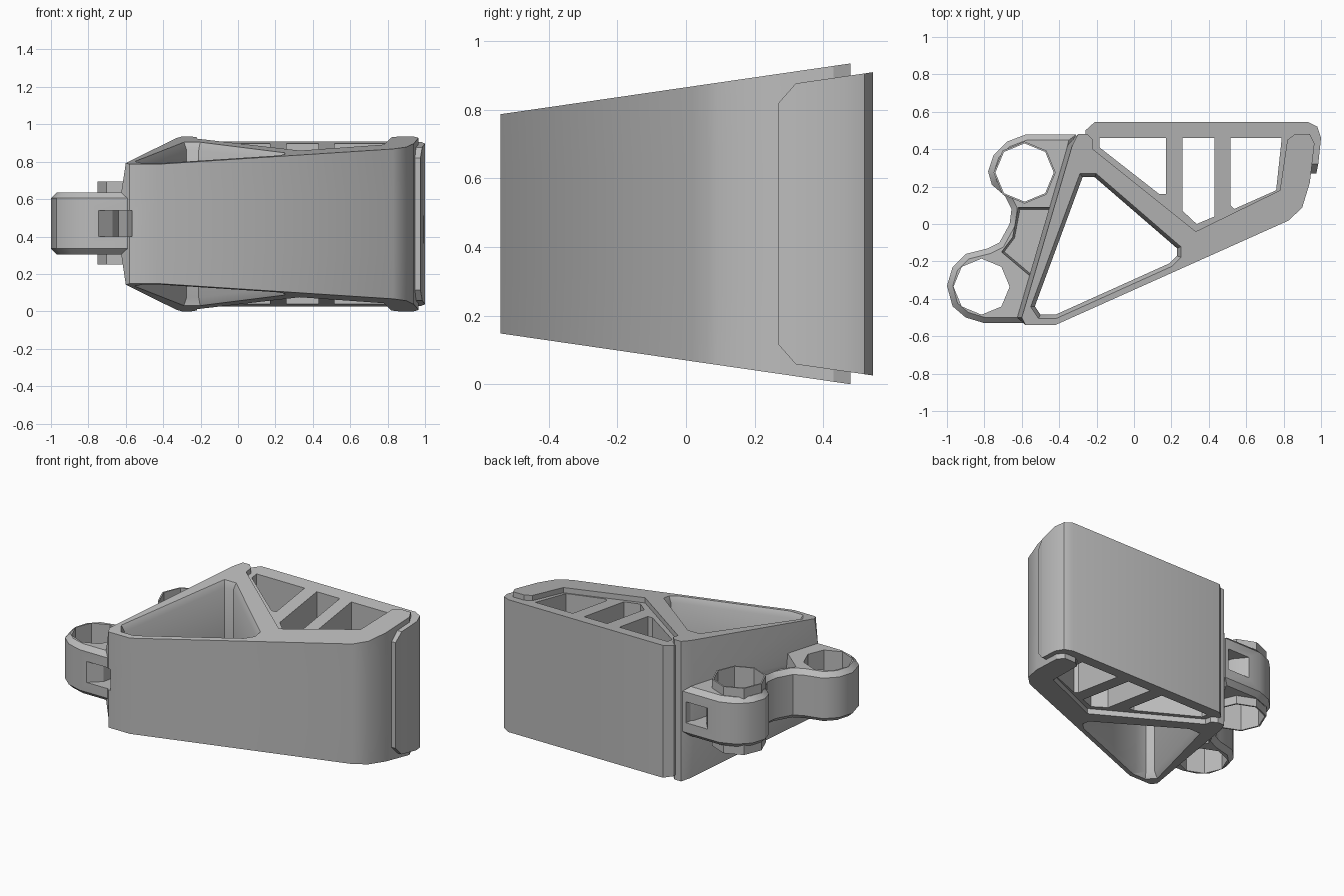
import bpy, bmesh, math
from mathutils import Vector

cube = bpy.data.objects.get("Cube")
if cube:
    bpy.data.objects.remove(cube, do_unlink=True)

grey = bpy.data.materials.new("plain grey")
grey.use_nodes = True
grey.diffuse_color = (0.5, 0.5, 0.5, 1)
grey.node_tree.nodes["Principled BSDF"].inputs["Base Color"].default_value = grey.diffuse_color

HEIGHT = 0.935


def body_top(y):
    return 0.787 + 0.145 * (y + 0.54)


def frame_top(y):
    return body_top(y) - 0.035


def mirrored(z):
    """Height mirrored about the middle plane of the bracket."""
    return HEIGHT - z


def level(poly, height):
    """Turn a plan outline into a loop; height is a number or a function of y."""
    return [(x, y, height(y) if callable(height) else height) for x, y in poly]


def inset(poly, d):
    """Mitred inset of a counter-clockwise outline (negative d grows it)."""
    pts = [Vector(p) for p in poly]
    result = []
    for i, p in enumerate(pts):
        a = (p - pts[i - 1]).normalized()
        b = (pts[(i + 1) % len(pts)] - p).normalized()
        na, nb = Vector((-a.y, a.x)), Vector((-b.y, b.x))
        result.append(tuple(p + (na + nb) * d / (1 + na.dot(nb))))
    return result


def loft(name, loops):
    """Solid through a stack of loops, capped at both ends."""
    bm = bmesh.new()
    rings = [[bm.verts.new(co) for co in loop] for loop in loops]
    bm.faces.new(rings[0][::-1])
    bm.faces.new(rings[-1])
    for low, high in zip(rings, rings[1:]):
        for i in range(len(low)):
            j = (i + 1) % len(low)
            bm.faces.new((low[i], low[j], high[j], high[i]))
    bmesh.ops.recalc_face_normals(bm, faces=bm.faces)
    mesh = bpy.data.meshes.new(name)
    bm.to_mesh(mesh)
    bm.free()
    mesh.materials.append(grey)
    obj = bpy.data.objects.new(name, mesh)
    bpy.context.collection.objects.link(obj)
    return obj


def prism(name, poly, bottom, top):
    return loft(name, [level(poly, bottom), level(poly, top)])


def symmetric_prism(name, poly, top):
    return prism(name, poly, lambda y: mirrored(top(y)), top)


def circle(cx, cy, r, n=8):
    return [(cx + r * math.cos(math.tau * i / n), cy + r * math.sin(math.tau * i / n))
            for i in range(n)]


def cut(obj, cutters):
    """Subtract the cutters and bake the result."""
    for c in cutters:
        c.hide_render = True
        mod = obj.modifiers.new("cut", 'BOOLEAN')
        mod.operation = 'DIFFERENCE'
        mod.solver = 'EXACT'
        mod.object = c
    bpy.context.view_layer.update()
    graph = bpy.context.evaluated_depsgraph_get()
    baked = bpy.data.meshes.new_from_object(obj.evaluated_get(graph))
    obj.modifiers.clear()
    obj.data = baked
    for c in cutters:
        bpy.data.objects.remove(c, do_unlink=True)


# Main body: front wall, left wall and diagonal wall, left face bulging at mid height
body_outline = [(-.58, -.54), (-.42, -.54), (.83, .02), (.9, .09), (.94, .22), (.965, .43),
                (.94, .48), (.86, .48), (.82, .45), (.78, .18), (.33, -.04), (-.22, .4),
                (-.22, .45), (-.25, .48), (-.3, .48), (-.33, .42), (-.6, -.5)]
bulged = body_outline[:-2] + [(x - .025, y) for x, y in body_outline[-2:]]
body = loft("main_body", [level(body_outline, lambda y: mirrored(body_top(y))),
                          level(bulged, .31), level(bulged, .63),
                          level(body_outline, body_top)])

# Triangular opening with a chamfered rim above and below, as one cutter
triangle = [(-.42, -.485), (.19, -.21), (.23, -.17), (.23, -.13), (-.21, .25),
            (-.275, .25), (-.53, -.44), (-.5, -.485)]
rim = inset(triangle, -.02)
upper_half = [level(triangle, lambda y: body_top(y) - .04), level(rim, body_top),
              level(rim, lambda y: body_top(y) + .1)]
lower_half = [[(x, y, mirrored(z)) for x, y, z in loop] for loop in reversed(upper_half)]
front_slot = [(-.78, -.56), (-.56, -.56), (-.59, -.45), (-.57, -.29), (-.64, -.33), (-.67, -.46)]
back_slot = [(-.53, .52), (-.43, .4), (-.4, .27), (-.36, .27), (-.33, .52)]
cut(body, [loft("opening_cutter", lower_half + upper_half),
           prism("slot_cutter", front_slot, .4, .54)])

# Rear frame: slightly lower than the body, with three openings
frame_outline = [(-.26, .42), (.3, -.07), (.82, .17), (.88, .32), (.985, .32), (1, .46),
                 (.98, .52), (.93, .545), (-.21, .545), (-.26, .5)]
frame = symmetric_prism("rear_frame", frame_outline, frame_top)
openings = [
    [(-.185, .46), (-.185, .41), (.135, .16), (.17, .16), (.17, .46)],
    [(.26, .46), (.26, .07), (.335, 0), (.43, .04), (.43, .46)],
    [(.515, .46), (.515, .1), (.535, .08), (.76, .18), (.79, .46)],
]
cut(frame, [prism("frame_cutter", p, -1, 2) for p in openings])

# Tapered front end of the side flange
symmetric_prism("flange_end", [(.9, .27), (.975, .27), (.985, .32), (.9, .32)],
                lambda y: .82 if y < .3 else frame_top(y))

# Hinge lugs: two rounded ends joined by a waist, chamfered top and bottom
lug_outline = [(-.56, -.53), (-.31, .478), (-.58, .478), (-.68, .44), (-.75, .37), (-.78, .28),
               (-.76, .21), (-.69, .15), (-.655, .08), (-.665, 0), (-.72, -.1), (-.78, -.13),
               (-.9, -.16), (-.97, -.23), (-1, -.33), (-.97, -.44), (-.9, -.5), (-.8, -.53)]
lug_small = inset(lug_outline, .03)
lugs = loft("hinge_lugs", [level(lug_small, .305), level(lug_outline, .335),
                           level(lug_outline, .605), level(lug_small, .635)])
rear_hole, front_hole = (-.585, .275), (-.815, -.335)
web_pocket = [(-.62, .09), (-.65, -.07), (-.71, -.15), (-.55, -.285), (-.425, .09)]
web_floor = inset(web_pocket, .012)
cut(lugs, [prism("hole_cutter", circle(*rear_hole, .162), 0, 1),
           prism("hole_cutter", circle(*front_hole, .15), 0, 1),
           loft("pocket_cutter", [level(web_floor, .53), level(web_pocket, .65)]),
           loft("pocket_cutter", [level(web_pocket, .29), level(web_floor, .41)]),
           prism("slot_cutter", front_slot, .4, .54),
           prism("slot_cutter", back_slot, .4, .54)])

# Thin sleeve standing proud of the rear lug
sleeve = prism("hinge_sleeve", circle(*rear_hole, .166), .25, .695)
cut(sleeve, [prism("bore_cutter", circle(*rear_hole, .156), 0, 1)])

# Smooth the rounded corners, keep the other edges sharp
parts = [o for o in bpy.context.collection.objects if o.type == 'MESH' and grey.name in o.data.materials]
bpy.ops.object.select_all(action='DESELECT')
for o in parts:
    o.select_set(True)
bpy.context.view_layer.objects.active = body
bpy.ops.object.shade_smooth_by_angle(angle=math.radians(32))
